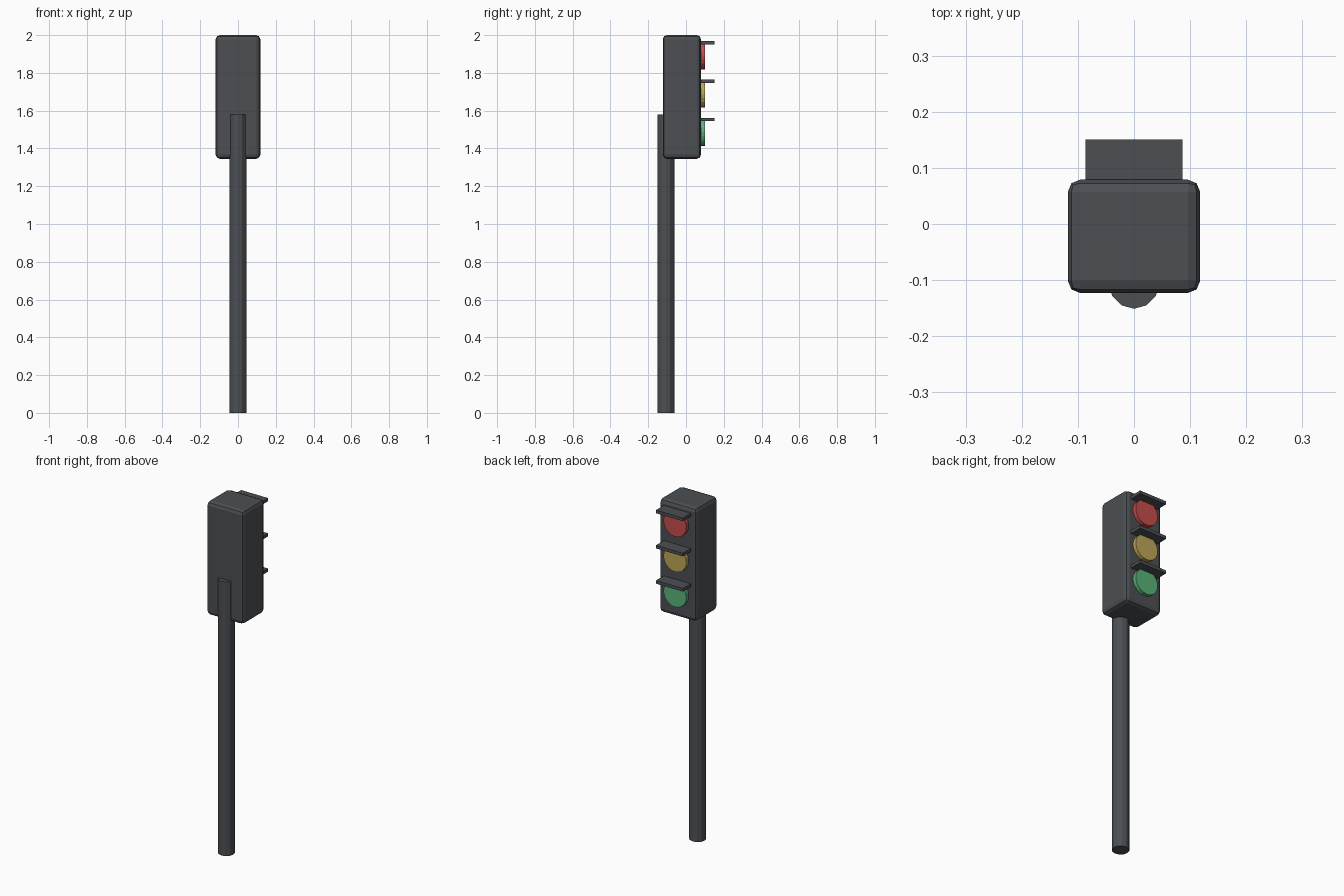
import bpy, math

if "Cube" in bpy.data.objects:
    bpy.data.objects.remove(bpy.data.objects["Cube"])


def material(name, rgb):
    m = bpy.data.materials.new(name)
    m.diffuse_color = (*rgb, 1)
    m.use_nodes = True
    m.node_tree.nodes["Principled BSDF"].inputs["Base Color"].default_value = m.diffuse_color
    return m


grey = material("dark grey", (0.072, 0.078, 0.086))
lens_colours = [
    ("red", material("red", (0.56, 0.075, 0.07))),
    ("yellow", material("yellow", (0.52, 0.38, 0.09))),
    ("green", material("green", (0.10, 0.45, 0.19))),
]


def finish(name, mat):
    ob = bpy.context.object
    ob.name = name
    ob.data.materials.append(mat)
    return ob


def box(name, lo, hi, mat):
    bpy.ops.mesh.primitive_cube_add(size=1, location=[(a + b) / 2 for a, b in zip(lo, hi)])
    bpy.context.object.scale = [b - a for a, b in zip(lo, hi)]
    bpy.ops.object.transform_apply(location=False, rotation=False, scale=True)
    return finish(name, mat)


# Twelve-sided pole, mounted behind the housing
bpy.ops.mesh.primitive_cylinder_add(vertices=12, radius=0.045, depth=1.58,
                                    location=(0, -0.106, 0.79))
finish("pole", grey)

# Signal housing with rounded edges
housing = box("housing", (-0.118, -0.123, 1.345), (0.118, 0.079, 2.0), grey)
bevel = housing.modifiers.new("rounded edges", 'BEVEL')
bevel.width = 0.022
bevel.segments = 2

# Three lenses, each under a flat visor
for i, (name, mat) in enumerate(lens_colours):
    z = 1.892 - 0.203 * i
    bpy.ops.mesh.primitive_cylinder_add(vertices=20, radius=0.073, depth=0.04,
                                        location=(0, 0.081, z),
                                        rotation=(math.pi / 2, 0, 0))
    finish(name + "_lens", mat)
    box(name + "_visor", (-0.086, 0.06, z + 0.058), (0.086, 0.151, z + 0.076), grey)
